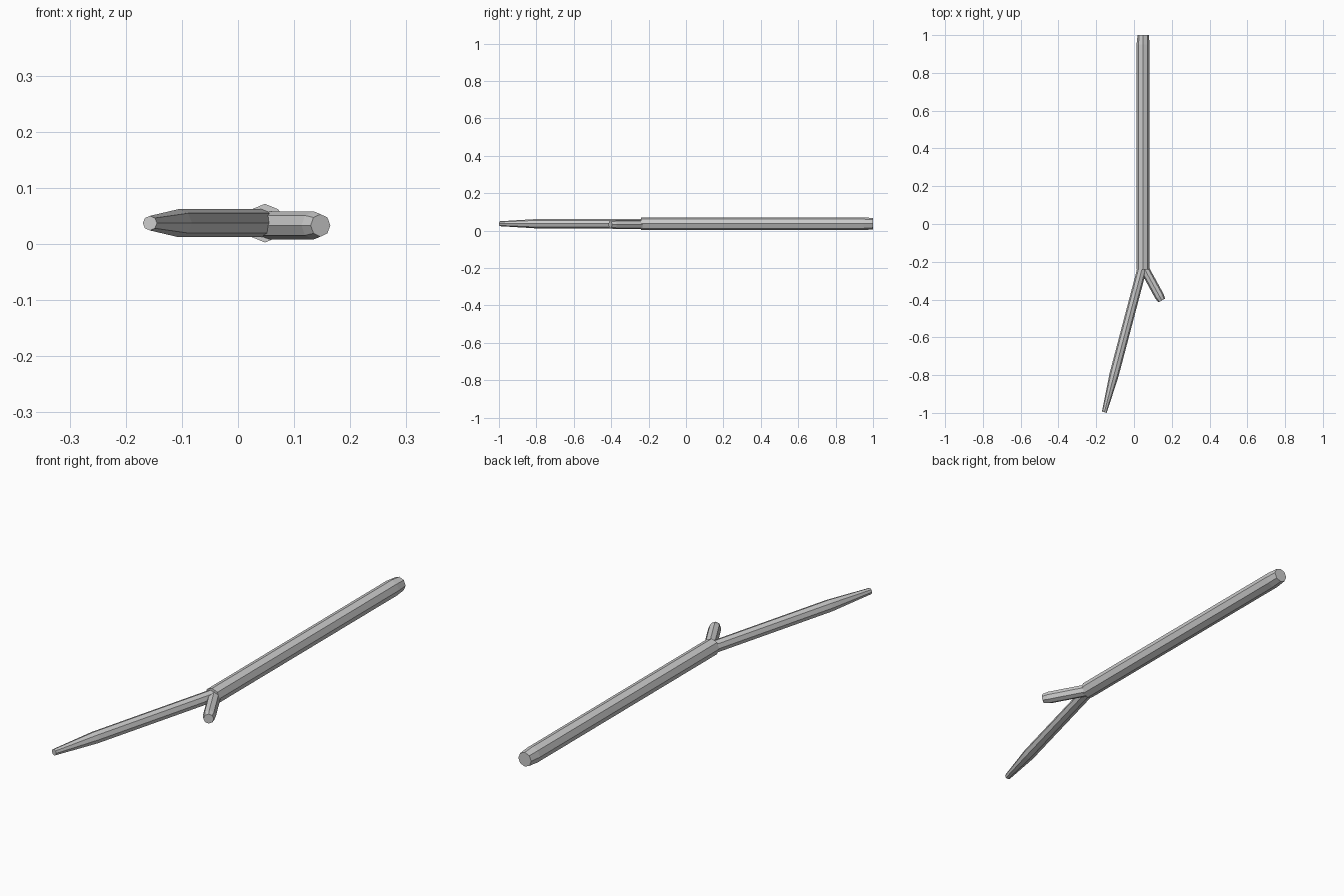
import bpy, bmesh, math
from mathutils import Vector

if "Cube" in bpy.data.objects:
    bpy.data.objects.remove(bpy.data.objects["Cube"])

SIDES = 8


def limb(name, rings):
    """Flat-faced octagonal rod; rings = [(x, y, z, radius), ...]."""
    bm = bmesh.new()
    axis = (Vector(rings[-1][:3]) - Vector(rings[0][:3])).normalized()
    side = axis.cross(Vector((0, 0, 1))).normalized()
    up = side.cross(axis)
    loops = []
    for x, y, z, r in rings:
        loop = []
        for i in range(SIDES):
            a = 2 * math.pi * i / SIDES
            offset = side * math.cos(a) + up * math.sin(a)
            loop.append(bm.verts.new(Vector((x, y, z)) + r * offset))
        loops.append(loop)
    for a, b in zip(loops, loops[1:]):
        for i in range(SIDES):
            j = (i + 1) % SIDES
            bm.faces.new((a[i], a[j], b[j], b[i]))
    bm.faces.new(loops[0])
    bm.faces.new(loops[-1])
    bmesh.ops.recalc_face_normals(bm, faces=bm.faces)
    mesh = bpy.data.meshes.new(name)
    bm.to_mesh(mesh)
    bm.free()
    obj = bpy.data.objects.new(name, mesh)
    bpy.context.collection.objects.link(obj)
    return obj


# Main straight stick, slightly narrowed at the cut end
limb("stick_shaft", [(0.048, -0.24, 0.037, 0.0345),
                     (0.048, 0.95, 0.037, 0.0345),
                     (0.049, 1.0, 0.037, 0.030)])

# Long thin fork tapering to a tip
limb("long_branch", [(0.043, -0.235, 0.037, 0.025),
                     (-0.106, -0.80, 0.037, 0.025),
                     (-0.157, -0.9966, 0.037, 0.013)])

# Short broken-off fork
limb("short_branch", [(0.054, -0.235, 0.033, 0.025),
                      (0.135, -0.383, 0.033, 0.025),
                      (0.147, -0.405, 0.033, 0.020)])
